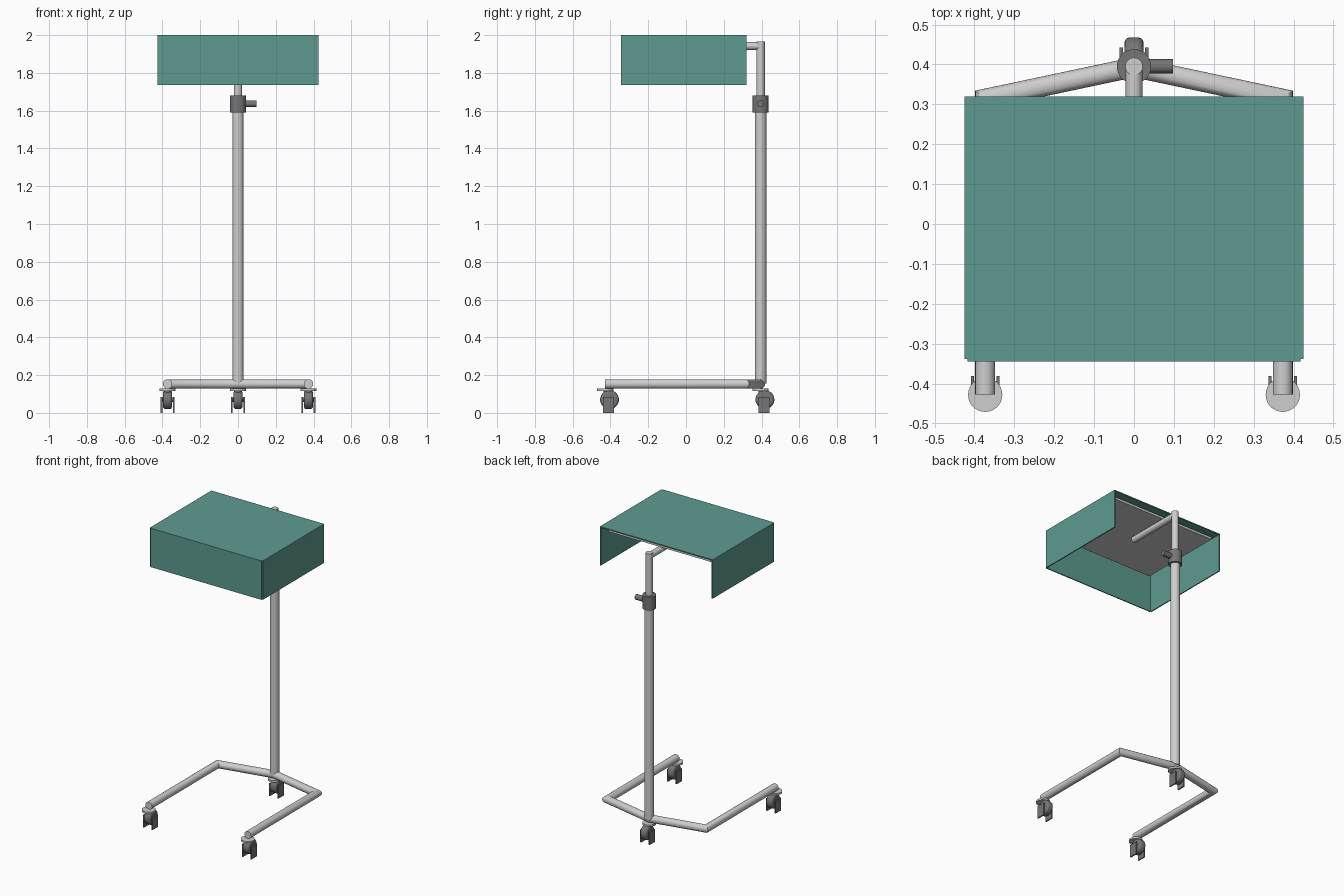
import bpy, bmesh, math
from mathutils import Vector, Matrix

if "Cube" in bpy.data.objects:
    bpy.data.objects.remove(bpy.data.objects["Cube"])


def material(name, rgb):
    m = bpy.data.materials.new(name)
    m.diffuse_color = (*rgb, 1)
    m.use_nodes = True
    m.node_tree.nodes["Principled BSDF"].inputs["Base Color"].default_value = m.diffuse_color
    return m


GREEN = material("green_sheet", (0.11, 0.33, 0.28))
STEEL = material("light_steel", (0.62, 0.62, 0.62))
DARK = material("dark_grey", (0.18, 0.18, 0.185))


def finish(name, bm, mat, smooth=False, bevel=0):
    bmesh.ops.recalc_face_normals(bm, faces=bm.faces[:])
    me = bpy.data.meshes.new(name)
    bm.to_mesh(me)
    bm.free()
    me.materials.append(mat)
    ob = bpy.data.objects.new(name, me)
    bpy.context.collection.objects.link(ob)
    if bevel:
        mod = ob.modifiers.new("rounding", "BEVEL")
        mod.width, mod.segments, mod.limit_method = bevel, 3, 'ANGLE'
    if smooth:
        bpy.ops.object.select_all(action='DESELECT')
        ob.select_set(True)
        bpy.context.view_layer.objects.active = ob
        bpy.ops.object.shade_smooth_by_angle(angle=math.radians(40))
    return ob


def box(name, lo, hi, mat):
    bm = bmesh.new()
    lo, hi = Vector(lo), Vector(hi)
    bmesh.ops.create_cube(bm, size=1, matrix=Matrix.Translation((lo + hi) / 2)
                          @ Matrix.Diagonal((*(hi - lo), 1)))
    return finish(name, bm, mat)


def rod(name, a, b, r, mat, bevel=0):
    a, b = Vector(a), Vector(b)
    d = b - a
    bm = bmesh.new()
    bmesh.ops.create_cone(bm, cap_ends=True, segments=28, radius1=r, radius2=r,
                          depth=d.length, matrix=Matrix.Translation((a + b) / 2)
                          @ d.to_track_quat('Z', 'Y').to_matrix().to_4x4())
    return finish(name, bm, mat, True, bevel)


def mitred_tube(name, path, z, r, mat, n=24):
    """Tube along a flat path with mitred corners."""
    pts = [Vector(p) for p in path]
    dirs = [(b - a).normalized() for a, b in zip(pts, pts[1:])]
    bm = bmesh.new()
    rings = []
    for i, p in enumerate(pts):
        d0, d1 = dirs[max(i - 1, 0)], dirs[min(i, len(dirs) - 1)]
        t = (d0 + d1).normalized()
        side = Vector((-t.y, t.x)) / t.dot(d1)
        ring = []
        for k in range(n):
            a = math.tau * k / n
            q = p + side * r * math.cos(a)
            ring.append(bm.verts.new((q.x, q.y, z + r * math.sin(a))))
        rings.append(ring)
    for r0, r1 in zip(rings, rings[1:]):
        for k in range(n):
            j = (k + 1) % n
            bm.faces.new((r0[k], r0[j], r1[j], r1[k]))
    bm.faces.new(rings[0])
    bm.faces.new(rings[-1])
    return finish(name, bm, mat, True)


# Canopy: thin sheets, open at the back and underneath
W, T = 0.425, 0.007
box("canopy_top", (-W + T, -0.338, 1.993), (W - T, 0.32, 2.0), GREEN)
box("canopy_front", (-W + T, -0.345, 1.735), (W - T, -0.338, 2.0), GREEN)
for s, side in ((-1, "left"), (1, "right")):
    xs = sorted((s * W, s * (W - T)))
    box("canopy_" + side, (xs[0], -0.338, 1.735), (xs[1], 0.32, 2.0), GREEN)
box("ceiling_plate", (-0.385, -0.31, 1.962), (0.385, 0.285, 1.978), STEEL)

# Telescopic post with clamp and support arm
PY = 0.395
rod("outer_post", (0, PY, 0.155), (0, PY, 1.6), 0.03, STEEL)
rod("inner_post", (0, PY, 1.58), (0, PY, 1.965), 0.022, STEEL)
rod("support_arm", (0, PY, 1.942), (0, 0.0, 1.942), 0.021, STEEL)
rod("clamp_collar", (0, PY, 1.59), (0, PY, 1.68), 0.043, DARK)
rod("clamp_knob", (0.03, PY, 1.637), (0.098, PY, 1.637), 0.018, DARK)

# Wheeled base frame
FX, FY = 0.373, -0.428
mitred_tube("base_frame", [(-FX, FY), (-FX, 0.314), (0, PY - 0.002), (FX, 0.314), (FX, FY)],
            0.153, 0.025, STEEL)


# Casters: mounting disc, stem, wheel and fork plates
def caster(tag, x, y):
    rod(tag + "_disc", (x, y, 0.117), (x, y, 0.129), 0.043, STEEL)
    rod(tag + "_stem", (x, y + 0.008, 0.07), (x, y + 0.008, 0.118), 0.018, DARK)
    wy = y + 0.023
    rod(tag + "_wheel", (x - 0.024, wy, 0.07), (x + 0.024, wy, 0.07), 0.05, DARK, 0.014)
    rod(tag + "_axle", (x - 0.03, wy, 0.07), (x + 0.03, wy, 0.07), 0.012, DARK)
    for s in (-1, 1):
        xs = sorted((x + s * 0.028, x + s * 0.036))
        box(tag + "_fork", (xs[0], y - 0.012, 0), (xs[1], y + 0.047, 0.085), DARK)


caster("left_caster", -FX, FY)
caster("right_caster", FX, FY)
caster("rear_caster", 0, PY)
